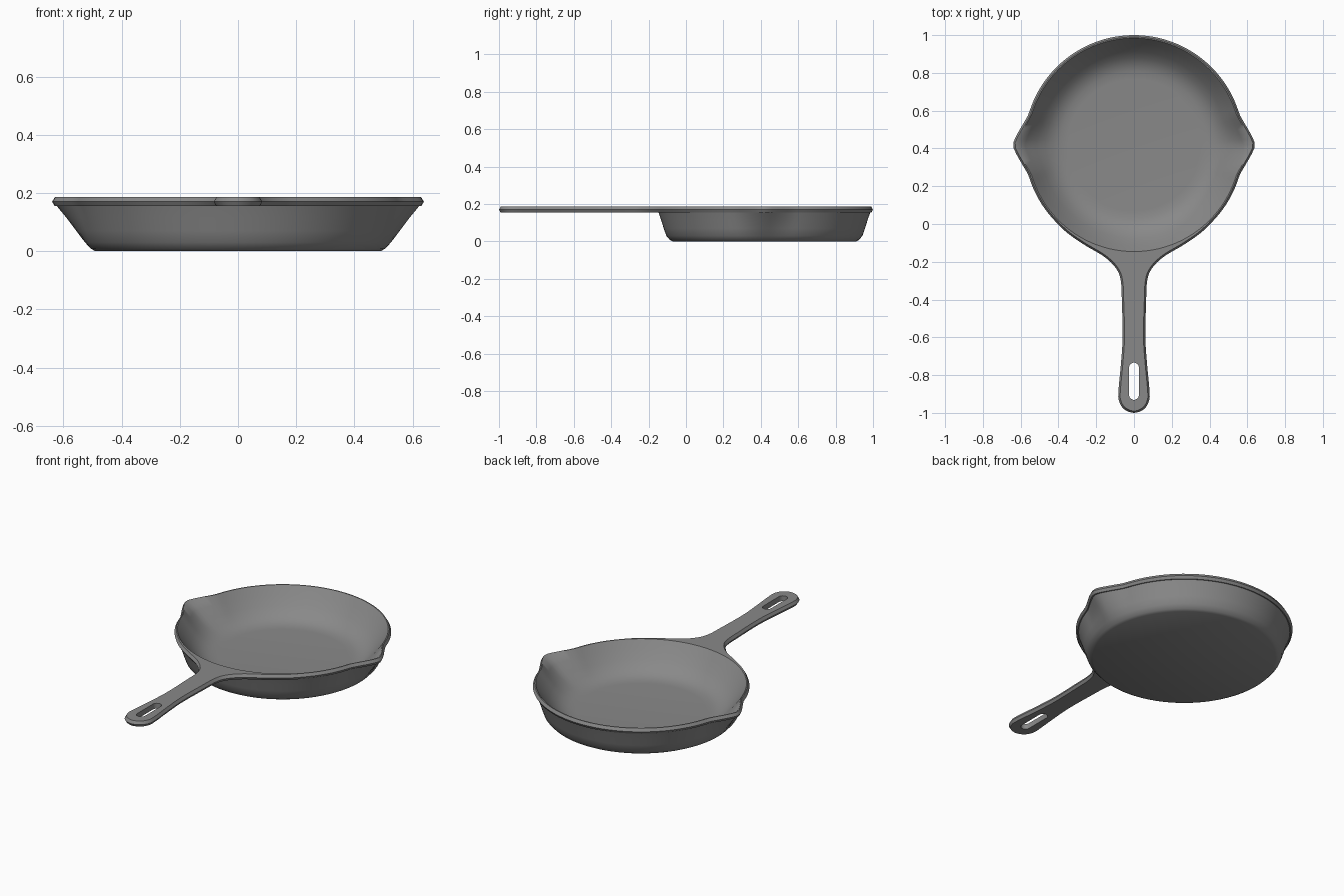
import bpy, bmesh, math
from mathutils import Vector

if "Cube" in bpy.data.objects:
    bpy.data.objects.remove(bpy.data.objects["Cube"])

CY = 0.419          # pan centre on y
R = 0.581           # rim radius
SEG = 128
Z_LOW, Z_MID, Z_TOP = 0.155, 0.17, 0.187


def spout(a):
    """Pointed bump on both sides of the pan, 0..1."""
    d = math.asin(min(1, abs(math.sin(a))))
    d = math.sqrt(d * d + 0.03 ** 2) - 0.02
    return max(0, 1 - d / 0.27) ** 1.35


def pan_point(a, r, weight):
    r += 0.063 * weight * spout(a)
    return Vector((r * math.cos(a), CY + r * math.sin(a)))


def smooth_path(pts, steps=4):
    """Catmull-Rom through the interior points; the end points only guide."""
    pts = [Vector(p) for p in pts]
    out = []
    for p0, p1, p2, p3 in zip(pts, pts[1:], pts[2:], pts[3:]):
        for i in range(steps):
            t = i / steps
            out.append(0.5 * (2 * p1 + (p2 - p0) * t + (2 * p0 - 5 * p1 + 4 * p2 - p3) * t * t
                              + (3 * p1 - p0 - 3 * p2 + p3) * t ** 3))
    return out


def inset(loop, d):
    """Move a counter-clockwise outline inwards."""
    res = []
    for i, p in enumerate(loop):
        t = (loop[(i + 1) % len(loop)] - loop[i - 1]).normalized()
        res.append(p + Vector((-t.y, t.x)) * d)
    return res


bm = bmesh.new()


def ring(loop, z):
    return [bm.verts.new((p.x, p.y, z)) for p in loop]


def bridge(a, b):
    n = len(a)
    for i in range(n):
        j = (i + 1) % n
        bm.faces.new((a[i], a[j], b[j], b[i]))


def fill_between(rings, normal):
    edges = []
    for r in rings:
        for i in range(len(r)):
            edges.append(bm.edges.get((r[i - 1], r[i])))
    bmesh.ops.triangle_fill(bm, edges=edges, use_beauty=True, normal=normal)


def pan_ring(r, z, weight):
    return ring([pan_point(2 * math.pi * i / SEG, r, weight) for i in range(SEG)], z)


# Bowl outside and inside, each from the centre disc up to the rim
outside = [(0.49, 0.0, 0), (0.505, 0.008, 0), (0.524, 0.03, 0.03), (0.538, 0.07, 0.3),
           (0.552, 0.115, 0.63), (0.566, Z_LOW, 0.95)]
inside = [(0.35, 0.025, 0), (0.39, 0.028, 0), (0.425, 0.039, 0.03), (0.46, 0.06, 0.15),
          (0.495, 0.095, 0.4), (0.533, 0.142, 0.72), (0.565, Z_TOP, 1)]
tops = []
for profile in (outside, inside):
    rings = [pan_ring(*p) for p in profile]
    bm.faces.new(rings[0])
    for a, b in zip(rings, rings[1:]):
        bridge(a, b)
    tops.append(rings[-1])

# Combined outline of rim and handle
half = [(0.35, -0.050), (0.26, -0.112), (0.158, -0.173), (0.095, -0.235), (0.07, -0.30),
        (0.064, -0.42), (0.060, -0.6), (0.070, -0.75), (0.082, -0.88), (0.080, -0.935),
        (0.053, -0.98), (0, -1.0)]
a0 = math.radians(-44)
n_arc = round(SEG * (math.pi - 2 * a0) / (2 * math.pi))
arc = [pan_point(a0 + (math.pi - 2 * a0) * i / n_arc, R, 1) for i in range(n_arc)]
mirror = [(-x, y) for x, y in half]
end = pan_point(a0, R, 1)
before = pan_point(a0 + 0.15, R, 1)
route = ([(-before.x, before.y), (-end.x, end.y)] + mirror + half[-2::-1]
         + [tuple(end), tuple(before)])
outline = arc + smooth_path(route)

low = ring(inset(outline, 0.009), Z_LOW)
mid = ring(outline, Z_MID)
top = ring(inset(outline, 0.010), Z_TOP)
bridge(low, mid)
bridge(mid, top)

# Hanging slot through the handle
slot = []
for i in range(16):
    a = math.pi * (i + 0.5) / 8
    slot.append(Vector((0.026 * math.cos(a),
                        (-0.76 if a < math.pi else -0.905) + 0.026 * math.sin(a))))
slot_low, slot_top = ring(slot, Z_LOW), ring(slot, Z_TOP)
bridge(slot_top, slot_low)

# Flat top and underside of rim and handle
fill_between((top, tops[1], slot_top), (0, 0, 1))
fill_between((low, tops[0], slot_low), (0, 0, -1))

bmesh.ops.recalc_face_normals(bm, faces=bm.faces)
mesh = bpy.data.meshes.new("skillet")
bm.to_mesh(mesh)
bm.free()

# Dark cast iron
iron = bpy.data.materials.new("cast_iron")
iron.diffuse_color = (0.25, 0.25, 0.25, 1)
iron.use_nodes = True
iron.node_tree.nodes["Principled BSDF"].inputs["Base Color"].default_value = iron.diffuse_color
mesh.materials.append(iron)

skillet = bpy.data.objects.new("skillet", mesh)
bpy.context.collection.objects.link(skillet)
bpy.context.view_layer.objects.active = skillet
skillet.select_set(True)
bpy.ops.object.shade_smooth_by_angle(angle=math.radians(50))
